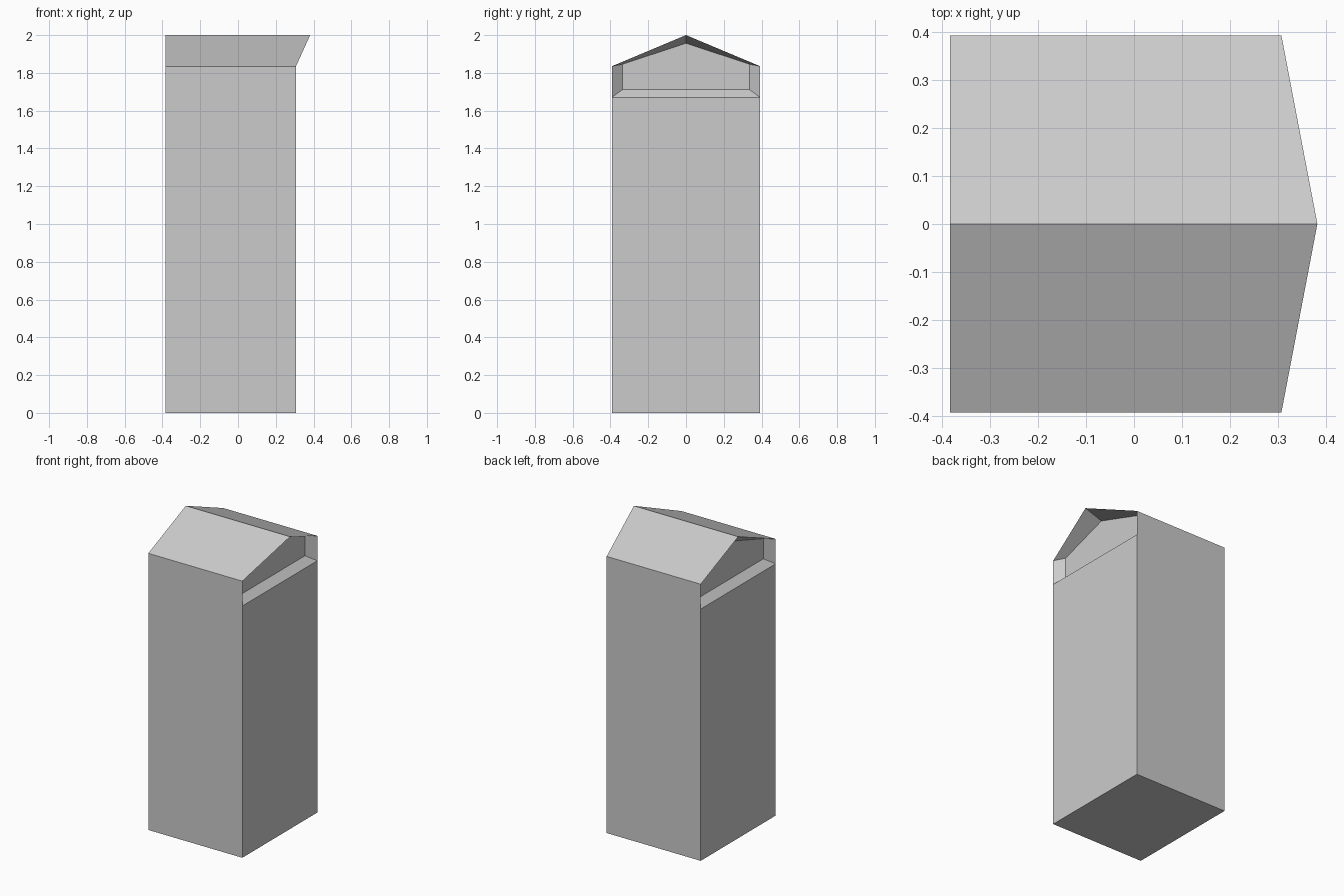
import bpy, bmesh

if "Cube" in bpy.data.objects:
    bpy.data.objects.remove(bpy.data.objects["Cube"])

X0, X1, W = -0.383, 0.307, 0.393   # wall planes and half depth
SILL, EAVE, TOP = 1.67, 1.835, 2.0
OVERHANG, DEPTH = 0.075, 0.05      # ridge overhang on +x, recess depth

# Opening outline (outer) and recessed panel outline (inner) as (y, z)
outer = [(-W, SILL), (W, SILL), (W, EAVE), (0, TOP), (-W, EAVE)]
inner = [(-0.335, 1.712), (0.335, 1.712), (0.335, 1.846), (0, 1.957), (-0.335, 1.846)]

bm = bmesh.new()


def gable_end(x, inward, overhang):
    """End wall with a splayed recess under the gable; returns base and rim verts."""
    base = [bm.verts.new((x, y, 0)) for y in (-W, W)]
    rim = [bm.verts.new((x + (overhang if y == 0 else 0), y, z)) for y, z in outer]
    panel = [bm.verts.new((x + inward * DEPTH, y, z)) for y, z in inner]
    bm.faces.new(base + [rim[1], rim[0]])
    bm.faces.new(panel)
    for i in range(5):
        j = (i + 1) % 5
        bm.faces.new((rim[i], rim[j], panel[j], panel[i]))
    return base, rim


lb, lr = gable_end(X0, 1, 0)
rb, rr = gable_end(X1, -1, OVERHANG)

# Floor, long side walls and roof slopes
bm.faces.new((lb[0], lb[1], rb[1], rb[0]))
for b, s, e in ((0, 0, 4), (1, 1, 2)):
    bm.faces.new((lb[b], rb[b], rr[s], rr[e], lr[e], lr[s]))
    bm.faces.new((lr[e], rr[e], rr[3], lr[3]))

bmesh.ops.recalc_face_normals(bm, faces=bm.faces)
mesh = bpy.data.meshes.new("gabled_tower")
bm.to_mesh(mesh)
bm.free()
bpy.context.collection.objects.link(bpy.data.objects.new("gabled_tower", mesh))
